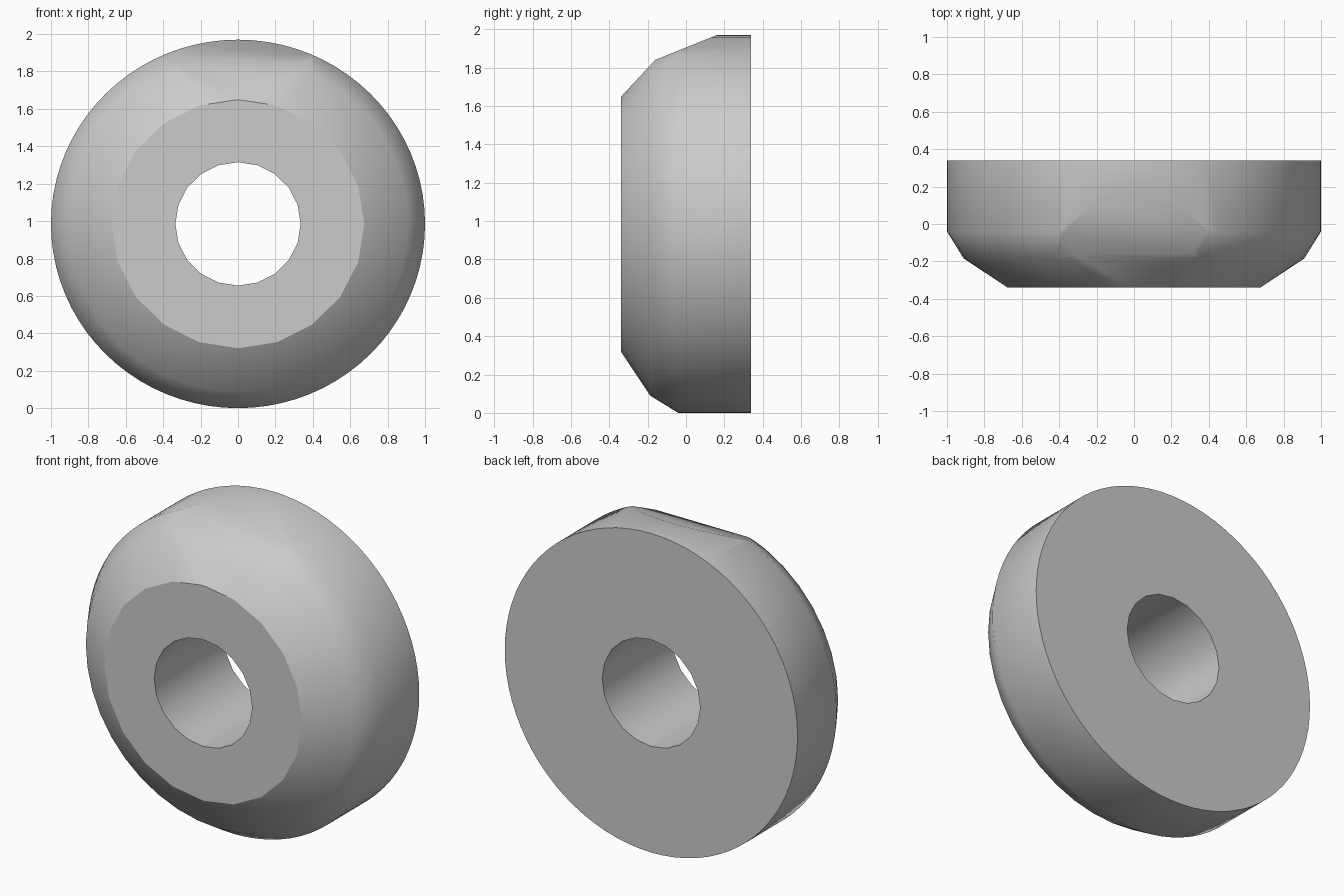
import bpy, bmesh
from math import sin, cos, pi
from mathutils import Vector

cube = bpy.data.objects.get("Cube")
if cube:
    bpy.data.objects.remove(cube, do_unlink=True)

MID = 0.985          # height of the wheel axis
bm = bmesh.new()


def ring(radius, y, count):
    """Ring of vertices around the wheel axis, slightly squashed in height."""
    return [bm.verts.new((radius * sin(2 * pi * i / count), y,
                          MID + MID * radius * cos(2 * pi * i / count)))
            for i in range(count)]


def bridge(a, b):
    """Join a coarse ring to an equal or finer one, with fans where needed."""
    n, k = len(a), len(b) // len(a)
    for i in range(n):
        a0, a1 = a[i], a[(i + 1) % n]
        fan = [b[(i * k + j) % len(b)] for j in range(k + 1)]
        if k == 1:
            bm.faces.new((a0, a1, fan[1], fan[0]))
            continue
        half = k // 2
        bm.faces.new((a0, a1, fan[half]))
        for j in range(k):
            bm.faces.new((a0 if j < half else a1, fan[j + 1], fan[j]))


# Rings from the bore, over the front and rim, to the back
bore_back = ring(0.335, 0.34, 20)
bore_front = ring(0.335, -0.34, 20)
front_edge = ring(0.675, -0.34, 20)
shoulder = ring(0.91, -0.185, 40)
rim_front = ring(1.0, -0.04, 80)
rim_back = ring(1.0, 0.34, 80)
bridge(bore_back, bore_front)
bridge(bore_front, front_edge)
bridge(front_edge, shoulder)
bridge(shoulder, rim_front)
bridge(rim_front, rim_back)
bridge(bore_back, rim_back)
bmesh.ops.recalc_face_normals(bm, faces=bm.faces)

# Worn flats at the top: each cut passes through two (y, z) points
for (y0, z0), (y1, z1) in (((-0.16, 1.84), (0.155, 1.967)),
                           ((-0.34, 1.647), (-0.16, 1.84))):
    normal = Vector((0, z0 - z1, y1 - y0)).normalized()
    bmesh.ops.bisect_plane(bm, geom=bm.verts[:] + bm.edges[:] + bm.faces[:],
                           plane_co=(0, y0, z0), plane_no=normal,
                           clear_outer=True, dist=1e-5)
    bmesh.ops.holes_fill(bm, edges=[e for e in bm.edges if e.is_boundary])
bmesh.ops.recalc_face_normals(bm, faces=bm.faces)

# Flat front and back, smooth rim and bore
bm.normal_update()
for face in bm.faces:
    face.smooth = abs(face.normal.y) < 0.99

mesh = bpy.data.meshes.new("wheel")
bm.to_mesh(mesh)
bm.free()

# Plain grey material
grey = bpy.data.materials.new("light grey")
grey.use_nodes = True
grey.diffuse_color = (0.6, 0.6, 0.6, 1)
grey.node_tree.nodes["Principled BSDF"].inputs["Base Color"].default_value = grey.diffuse_color
mesh.materials.append(grey)

wheel = bpy.data.objects.new("wheel", mesh)
bpy.context.collection.objects.link(wheel)
